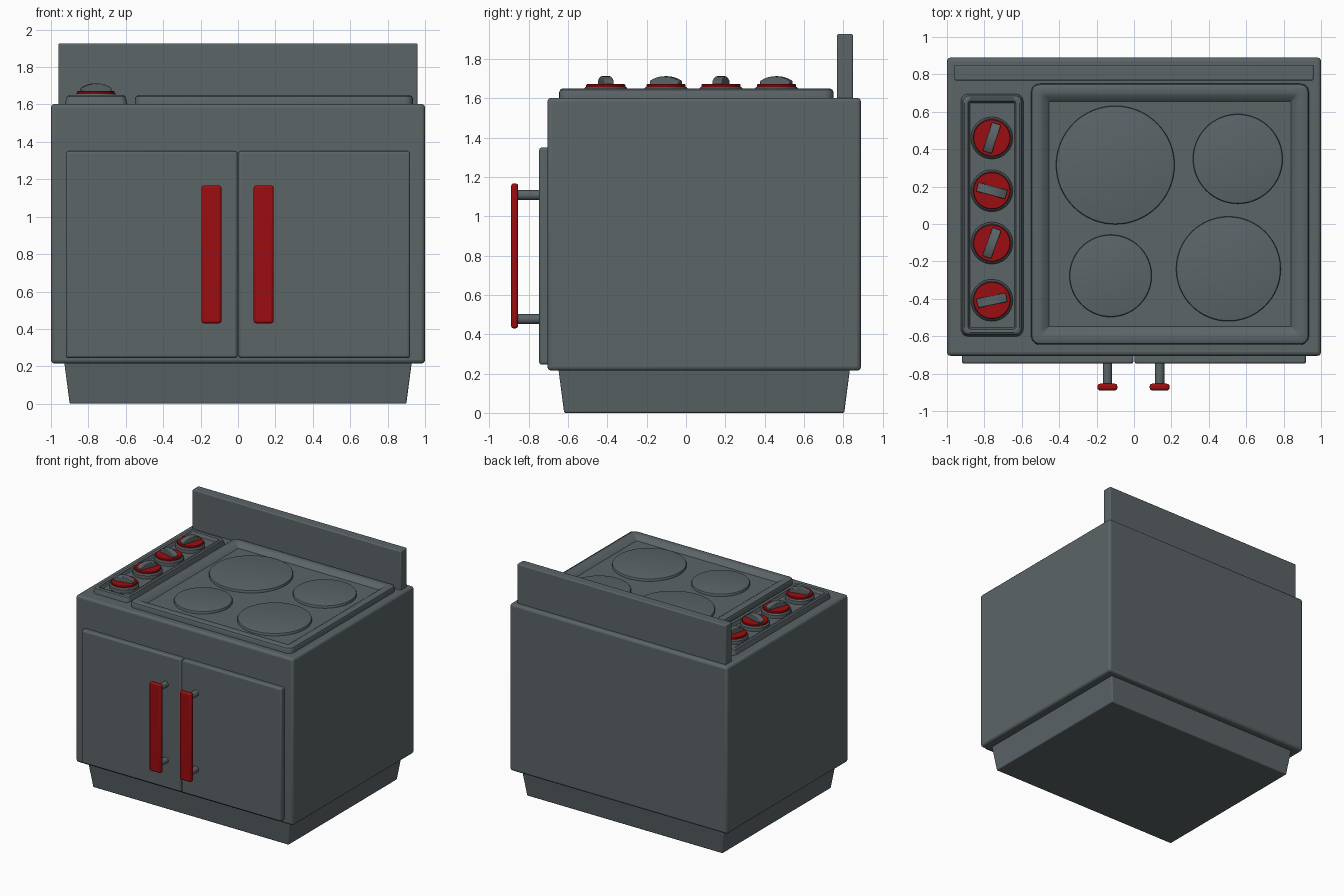
import bpy, bmesh, math
from mathutils import Vector

if "Cube" in bpy.data.objects:
    bpy.data.objects.remove(bpy.data.objects["Cube"])


def material(name, rgb):
    m = bpy.data.materials.new(name)
    m.diffuse_color = (*rgb, 1)
    m.use_nodes = True
    m.node_tree.nodes["Principled BSDF"].inputs["Base Color"].default_value = m.diffuse_color
    return m


GREY = material("slate grey", (0.105, 0.128, 0.137))
RED = material("dark red", (0.33, 0.004, 0.005))


def finish(name, bm, mat, bevel=0.0, segments=3):
    bmesh.ops.recalc_face_normals(bm, faces=bm.faces)
    me = bpy.data.meshes.new(name)
    bm.to_mesh(me)
    bm.free()
    ob = bpy.data.objects.new(name, me)
    bpy.context.collection.objects.link(ob)
    me.materials.append(mat)
    bpy.ops.object.select_all(action='DESELECT')
    ob.select_set(True)
    bpy.context.view_layer.objects.active = ob
    if bevel:
        mod = ob.modifiers.new("bevel", 'BEVEL')
        mod.width, mod.segments, mod.limit_method = bevel, segments, 'ANGLE'
    bpy.ops.object.shade_smooth_by_angle(angle=math.radians(35))
    return ob


def box(name, lo, hi, mat=GREY, bevel=0.0, taper=None):
    bm = bmesh.new()
    bmesh.ops.create_cube(bm, size=1)
    lo, hi = Vector(lo), Vector(hi)
    for v in bm.verts:
        low = v.co.z < 0
        v.co = Vector([(lo[i] + hi[i]) / 2 + v.co[i] * (hi[i] - lo[i]) for i in range(3)])
        if taper and low:
            v.co.x -= math.copysign(taper, v.co.x - (lo.x + hi.x) / 2)
            v.co.y -= math.copysign(taper, v.co.y - (lo.y + hi.y) / 2)
    return finish(name, bm, mat, bevel)


def skin(bm, loops):
    rings = [[bm.verts.new(p) for p in lp] for lp in loops]
    n = len(rings[0])
    for a, b in zip(rings, rings[1:]):
        for i in range(n):
            bm.faces.new((a[i], a[(i + 1) % n], b[(i + 1) % n], b[i]))
    bm.faces.new(rings[0])
    bm.faces.new(rings[-1])


def tray(name, x0, x1, y0, y1, steps):
    # steps: (inset, height, corner radius) from outside foot to inner floor
    loops = []
    for d, z, r in steps:
        pts = []
        for cx, cy, a0 in ((x1 - d - r, y1 - d - r, 0), (x0 + d + r, y1 - d - r, 90),
                           (x0 + d + r, y0 + d + r, 180), (x1 - d - r, y0 + d + r, 270)):
            for k in range(6):
                a = math.radians(a0 + 18 * k)
                pts.append((cx + r * math.cos(a), cy + r * math.sin(a), z))
        loops.append(pts)
    bm = bmesh.new()
    skin(bm, loops)
    return finish(name, bm, GREY)


def disc(name, x, y, profile, mat=GREY, n=48):
    # profile: (radius, height) from bottom to top
    bm = bmesh.new()
    skin(bm, [[(x + r * math.cos(2 * math.pi * i / n), y + r * math.sin(2 * math.pi * i / n), z)
               for i in range(n)] for r, z in profile])
    return finish(name, bm, mat)


# Cabinet, plinth and splashback
box("plinth", (-0.93, -0.65, 0), (0.93, 0.835, 0.23), bevel=0.008, taper=0.03)
box("cabinet", (-1, -0.705, 0.215), (1, 0.89, 1.603), bevel=0.02)
box("splashback", (-0.96, 0.768, 1.58), (0.96, 0.85, 1.927), bevel=0.008)

# Doors with handles
for side, s, hx in (("left", -1, -0.142), ("right", 1, 0.137)):
    xs = sorted((s * 0.003, s * 0.92))
    box(side + "_door", (xs[0], -0.747, 0.245), (xs[1], -0.69, 1.35), bevel=0.013)
    box(side + "_handle", (hx - 0.053, -0.89, 0.43), (hx + 0.053, -0.854, 1.167), RED, 0.013)
    for end, z in (("lower", 0.477), ("upper", 1.108)):
        rod = disc(f"{side}_{end}_handle_post", 0, 0, [(0.025, 0), (0.025, 0.125)], n=20)
        rod.location = (hx, -0.74, z)
        rod.rotation_euler.x = math.pi / 2

# Cooktop tray with four hot plates
tray("cooktop", -0.55, 0.935, -0.645, 0.75,
     [(0, 1.59, 0.045), (0, 1.632, 0.045), (0.005, 1.644, 0.042), (0.016, 1.65, 0.038),
      (0.05, 1.65, 0.022), (0.062, 1.646, 0.018), (0.09, 1.625, 0.006), (0.096, 1.618, 0.005)])
for i, (x, y, r) in enumerate(((-0.1, 0.315, 0.317), (0.555, 0.348, 0.24),
                               (-0.125, -0.277, 0.22), (0.505, -0.24, 0.28))):
    disc(f"hot_plate_{i + 1}", x, y,
         [(r, 1.61), (r, 1.632), (r - 0.003, 1.637), (r - 0.01, 1.639)], n=64)

# Control panel
tray("control_panel", -0.927, -0.59, -0.603, 0.697,
     [(0, 1.59, 0.04), (0.003, 1.61, 0.038), (0.012, 1.642, 0.034), (0.022, 1.65, 0.03),
      (0.032, 1.65, 0.022), (0.04, 1.646, 0.014), (0.046, 1.625, 0.006), (0.05, 1.62, 0.005)])

# Knobs: grey collar, red dial, arched grip
for i, (y, ang) in enumerate(((0.46, 72), (0.178, -15), (-0.102, 70), (-0.408, 12))):
    disc(f"knob_collar_{i + 1}", -0.76, y, [(0.112, 1.61), (0.112, 1.648), (0.104, 1.658)])
    disc(f"knob_dial_{i + 1}", -0.76, y, [(0.1, 1.65), (0.1, 1.668), (0.096, 1.672)], RED)
    bm = bmesh.new()
    arch = [(-0.08, 0)] + [(-0.08 + 0.02 * k, 0.045 - 0.024 * ((k - 4) / 4) ** 2)
                           for k in range(9)] + [(0.08, 0)]
    skin(bm, [[(u, w, h) for u, h in arch] for w in (-0.025, 0.025)])
    grip = finish(f"knob_grip_{i + 1}", bm, GREY, 0.004, 2)
    grip.location = (-0.76, y, 1.668)
    grip.rotation_euler.z = math.radians(ang)
